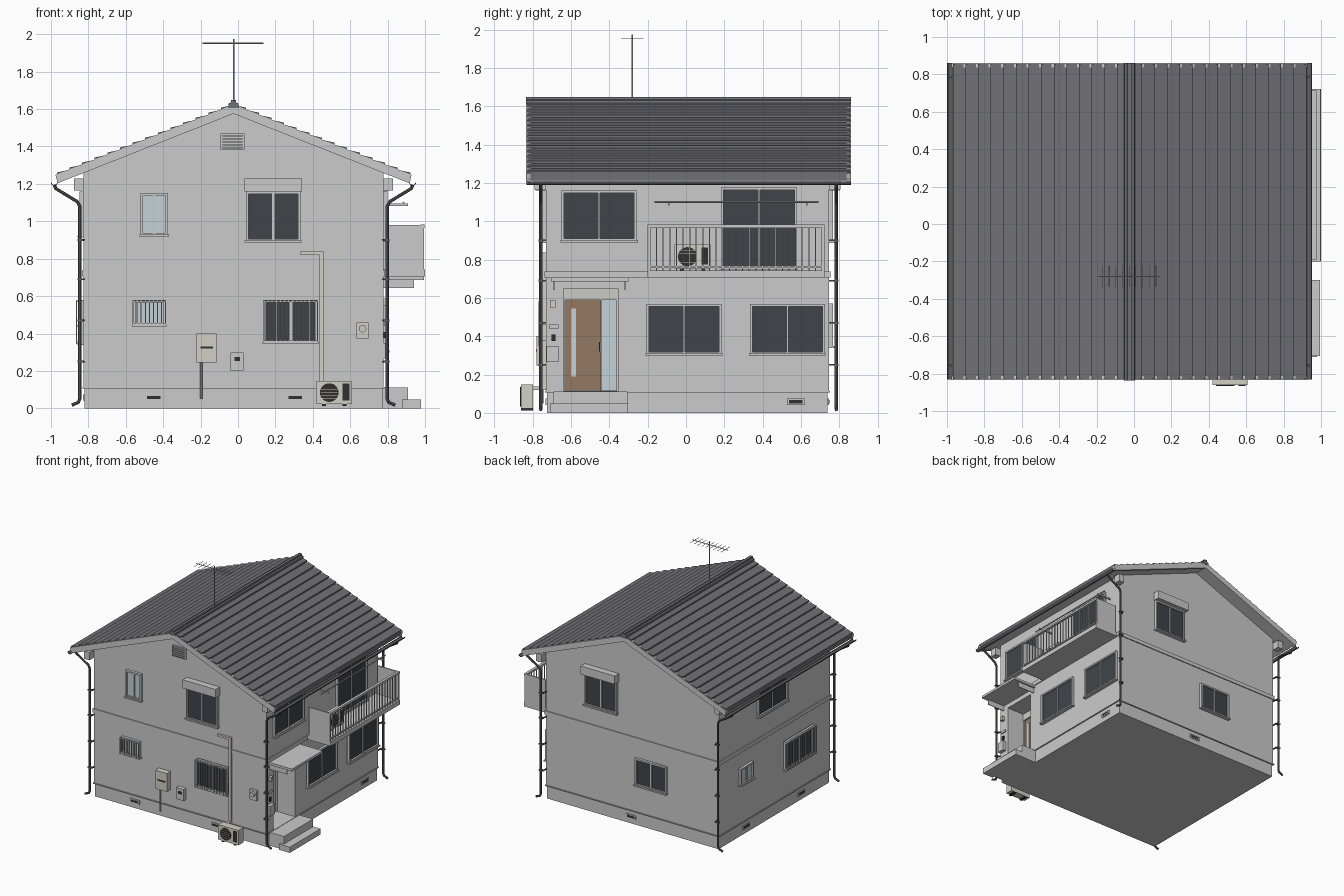
import bpy, bmesh, math
from mathutils import Matrix, Vector

if "Cube" in bpy.data.objects:
    bpy.data.objects.remove(bpy.data.objects["Cube"])

CX, HALF = -0.024, 0.802                 # ridge line and half width of the walls
XL, XR, YF, YB = CX - HALF, CX + HALF, -0.73, 0.745
COLORS = {
    "window_glass": (0.05, 0.06, 0.07, 1), "frosted_glass": (0.55, 0.65, 0.7, 1),
    "entrance_door": (0.3, 0.19, 0.12, 1), "roof_tiles": (0.16, 0.16, 0.18, 1),
    "dark_grilles": (0.03, 0.03, 0.03, 1), "utility_cases": (0.65, 0.63, 0.56, 1),
    "gutters": (0.12, 0.12, 0.12, 1), "downspouts": (0.12, 0.12, 0.12, 1),
    "door_lintel": (0.6, 0.6, 0.57, 1), "wall_duct": (0.65, 0.63, 0.56, 1),
    "ridge_cap": (0.16, 0.16, 0.18, 1),
}
SMOOTH = {"gutters", "downspouts", "wall_duct", "antenna", "laundry_pole", "meter_pipe", "dark_grilles"}
parts = {}


def bm_of(name):
    return parts.setdefault(name, bmesh.new())


def box(name, x0, x1, y0, y1, z0, z1):
    m = Matrix.Translation(((x0 + x1) / 2, (y0 + y1) / 2, (z0 + z1) / 2)) @ \
        Matrix.Diagonal((abs(x1 - x0), abs(y1 - y0), abs(z1 - z0), 1))
    bmesh.ops.create_cube(bm_of(name), size=1, matrix=m)


def on_wall(side, u, d):
    """Wall coordinates (u along the wall, d outward) to x, y."""
    return {"front": (u, YF - d), "back": (u, YB + d), "right": (XR + d, u), "left": (XL - d, u)}[side]


def wbox(name, side, u0, u1, d0, d1, z0, z1):
    (xa, ya), (xb, yb) = on_wall(side, u0, d0), on_wall(side, u1, d1)
    box(name, xa, xb, ya, yb, z0, z1)


def disc(name, side, u, z, d0, d1, r):
    a, b = (Vector((*on_wall(side, u, d), z)) for d in (d0, d1))
    m = Matrix.Translation((a + b) / 2) @ (b - a).to_track_quat('Z', 'Y').to_matrix().to_4x4()
    bmesh.ops.create_cone(bm_of(name), cap_ends=True, segments=24, radius1=r, radius2=r,
                          depth=(b - a).length, matrix=m)


def prism(name, pts, y0, y1):
    bm = bm_of(name)
    f = bm.faces.new([bm.verts.new((x, y0, z)) for x, z in pts])
    g = bmesh.ops.extrude_face_region(bm, geom=[f])["geom"]
    bmesh.ops.translate(bm, vec=(0, y1 - y0, 0), verts=[v for v in g if isinstance(v, bmesh.types.BMVert)])


def pipe(name, pts, r):
    cu = bpy.data.curves.new("path", 'CURVE')
    cu.dimensions, cu.bevel_depth, cu.bevel_resolution, cu.use_fill_caps = '3D', r, 2, True
    sp = cu.splines.new('POLY')
    sp.points.add(len(pts) - 1)
    for p, c in zip(sp.points, pts):
        p.co = (*c, 1)
    ob = bpy.data.objects.new("path", cu)
    me = ob.to_mesh()
    bm_of(name).from_mesh(me)
    ob.to_mesh_clear()
    bpy.data.objects.remove(ob)


def window(side, u0, u1, z0, z1, bars=False, shutter=False, frosted=False):
    w, mid = 0.013, (u0 + u1) / 2
    wbox("frosted_glass" if frosted else "window_glass", side, u0, u1, 0, 0.008, z0, z1)
    for a, b in ((u0, u0 + w), (u1 - w, u1)):
        wbox("window_frames", side, a, b, 0, 0.022, z0, z1)
    for a, b in ((z0, z0 + w), (z1 - w, z1)):
        wbox("window_frames", side, u0, u1, 0, 0.022, a, b)
    wbox("window_frames", side, mid - 0.006, mid + 0.006, 0, 0.016, z0, z1)
    wbox("window_frames", side, u0 - 0.006, u1 + 0.006, 0, 0.032, z0 - 0.006, z0 + 0.005)
    if bars:
        n = round((u1 - u0) / 0.022)
        for i in range(n + 1):
            u = u0 + (u1 - u0) * i / n
            wbox("window_bars", side, u - 0.003, u + 0.003, 0.034, 0.04, z0, z1)
        for z in (z0 + 0.008, z1 - 0.008):
            wbox("window_bars", side, u0, u1, 0.02, 0.036, z - 0.004, z + 0.004)
    if shutter:
        wbox("shutter_boxes", side, u0 - 0.008, u1 + 0.008, 0, 0.055, z1, z1 + 0.07)


def aircon(side, u, z, d):
    wbox("utility_cases", side, u, u + 0.187, d, d + 0.065, z + 0.01, z + 0.135)
    for k in (0.03, 0.14):
        wbox("dark_grilles", side, u + k, u + k + 0.02, d, d + 0.065, z, z + 0.01)
    disc("dark_grilles", side, u + 0.068, z + 0.072, d + 0.06, d + 0.068, 0.05)
    for k in range(5):
        wbox("utility_cases", side, u + 0.025, u + 0.111, d + 0.067, d + 0.07, z + 0.04 + k * 0.016, z + 0.042 + k * 0.016)
    wbox("dark_grilles", side, u + 0.14, u + 0.175, d + 0.06, d + 0.068, z + 0.03, z + 0.12)


# Foundation, walls, trim bands
box("foundation", XL + 0.006, XR - 0.006, YF + 0.006, YB - 0.006, 0, 0.112)
prism("walls", [(XL, 0.112), (XR, 0.112), (XR, 1.26), (CX, 1.577), (XL, 1.26)], YF, YB)
box("base_flashing", XL - 0.006, XR + 0.006, YF - 0.006, YB + 0.006, 0.107, 0.115)
for side, a, b in (("front", XL, XR), ("back", XL, XR), ("left", YF, YB), ("right", YF, YB)):
    wbox("belt_band", side, a - 0.008, b + 0.008, 0, 0.008, 0.706, 0.738)

# Roof: stepped tile courses, barge boards, gutters, downspouts
top = lambda d: 1.622 - 0.395 * d
N, EAVE = 14, 0.945
for s in (-1, 1):
    X = lambda d: CX + s * d
    saw = []
    for i in range(N):
        d0, d1 = EAVE * i / N, EAVE * (i + 1) / N
        saw += [(X(d0), top(d0)), (X(d1), top(d1) + 0.012)]
    prism("roof_tiles", saw + [(X(EAVE), top(EAVE) - 0.03), (X(0), top(0) - 0.03)], -0.828, 0.855)
    for y0, y1 in ((-0.834, -0.812), (0.838, 0.86)):
        prism("barge_boards", [(X(0), 1.624), (X(0.952), top(0.952) + 0.002),
                               (X(0.94), top(0.94) - 0.047), (X(0), 1.575)], y0, y1)
    prism("soffit", [(X(0), 1.593), (X(0.935), top(0.935) - 0.029),
                     (X(0.935), top(0.935) - 0.042), (X(0), 1.58)], -0.815, 0.84)
    arc = [(r, math.pi * (1 + (k if r > 0.015 else 8 - k) / 8)) for r in (0.018, 0.014) for k in range(9)]
    prism("gutters", [(X(0.958) + r * math.cos(t), 1.207 + r * math.sin(t)) for r, t in arc], -0.832, 0.86)
    for y, w in ((-0.758, YF), (0.785, YB)):
        pipe("downspouts", [(X(0.958), y, 1.195), (X(0.95), y, 1.175), (X(0.835), y, 1.105), (X(0.822), y, 1.08),
                            (X(0.822), y, 0.05), (X(0.83), y, 0.032), (X(0.865), y, 0.017)], 0.009)
        for z in (0.25, 0.47, 0.69, 0.9):
            box("downspouts", X(0.80), X(0.834), y - 0.011, y + 0.011, z - 0.005, z + 0.005)
            box("downspouts", X(0.795), X(0.805), min(y, w - 0.002), max(y, w + 0.002), z - 0.004, z + 0.004)
        box("eave_corner_boxes", X(0.802), X(0.853), w, w + (0.06 if w > 0 else -0.06), 1.165, 1.23)
prism("ridge_cap", [(CX - 0.03, 1.605), (CX + 0.03, 1.605), (CX + 0.026, 1.63), (CX + 0.014, 1.635), (CX + 0.012, 1.648),
                    (CX - 0.012, 1.648), (CX - 0.014, 1.635), (CX - 0.026, 1.63)], -0.836, 0.862)

# Antenna
AY = -0.28
pipe("antenna", [(CX, AY, 1.6), (CX, AY, 1.974)], 0.004)
pipe("antenna", [(-0.19, AY, 1.952), (0.137, AY, 1.952)], 0.003)
for i in range(9):
    x = -0.17 + i * 0.036
    pipe("antenna", [(x, AY - 0.058, 1.952), (x, AY + 0.058, 1.952)], 0.0018)

# Windows
window("front", -0.52, -0.375, 0.925, 1.15, frosted=True)
window("front", 0.042, 0.334, 0.893, 1.16, shutter=True)
window("front", -0.56, -0.388, 0.444, 0.58, bars=True, frosted=True)
window("front", 0.138, 0.425, 0.35, 0.58, bars=True)
window("right", -0.65, -0.257, 0.896, 1.16)
window("right", 0.182, 0.58, 0.743, 1.175)
window("right", -0.205, 0.184, 0.305, 0.567)
window("right", 0.335, 0.725, 0.305, 0.567)
window("back", 0.11, 0.41, 0.893, 1.16, shutter=True)
window("back", -0.35, -0.06, 0.345, 0.57)
window("left", -0.15, 0.24, 0.92, 1.16)
window("left", -0.5, -0.11, 0.345, 0.58, bars=True)
window("left", 0.31, 0.48, 0.44, 0.58, frosted=True)

# Foundation vents
for side, u in (("front", -0.45), ("front", 0.305), ("right", 0.573), ("back", -0.01), ("left", 0.38), ("left", -0.35)):
    wbox("foundation_vents", side, u - 0.045, u + 0.045, -0.006, 0.002, 0.042, 0.075)
    wbox("dark_grilles", side, u - 0.036, u + 0.036, -0.004, 0.003, 0.05, 0.067)

# Gable louver
wbox("gable_louver", "front", -0.094, 0.035, 0, 0.012, 1.38, 1.47)
for i in range(5):
    wbox("gable_louver", "front", -0.084, 0.025, 0.01, 0.022, 1.39 + i * 0.016, 1.398 + i * 0.016)

# Recessed entrance: door, side light, lintel, steps, canopy
wbox("entrance_cutter", "right", -0.64, -0.356, -0.19, 0.1, 0.1125, 0.648)
wbox("entrance_door", "right", -0.638, -0.444, -0.19, -0.172, 0.116, 0.592)
wbox("frosted_glass", "right", -0.6, -0.574, -0.175, -0.168, 0.19, 0.545)
wbox("frosted_glass", "right", -0.444, -0.358, -0.19, -0.177, 0.116, 0.592)
wbox("dark_grilles", "right", -0.453, -0.446, -0.172, -0.155, 0.32, 0.37)
for a, b in ((-0.64, -0.632), (-0.447, -0.44), (-0.364, -0.356)):
    wbox("door_frame", "right", a, b, -0.19, -0.162, 0.113, 0.592)
wbox("door_lintel", "right", -0.64, -0.356, -0.19, -0.16, 0.59, 0.648)
wbox("entrance_steps", "right", -0.69, -0.305, -0.006, 0.132, 0, 0.112)
wbox("entrance_steps", "right", -0.71, -0.303, 0.1, 0.2, 0, 0.048)
wbox("entrance_canopy", "right", -0.705, -0.3, 0, 0.217, 0.686, 0.706)
for u in (-0.69, -0.318):
    wbox("entrance_canopy", "right", u - 0.003, u + 0.003, 0, 0.162, 0.642, 0.687)

# Porch lamp, name plate, intercom, mailbox
wbox("utility_cases", "right", -0.709, -0.68, 0, 0.025, 0.55, 0.586)
wbox("name_plate", "right", -0.715, -0.665, 0, 0.008, 0.44, 0.46)
wbox("dark_grilles", "right", -0.703, -0.682, 0, 0.012, 0.375, 0.408)
wbox("mailbox", "right", -0.728, -0.665, 0, 0.03, 0.266, 0.35)

# Balcony with solid end panels and slatted rail
B0, B1 = -0.2, 0.722
box("balcony_floor", XR, 1.0, B0, B1, 0.706, 0.743)
for y in (B0, B1 - 0.012):
    box("balcony_end_panels", XR + 0.02, 0.994, y, y + 0.012, 0.743, 0.98)
box("balcony_rail", 0.976, 0.998, B0, B1, 0.965, 0.982)
box("balcony_rail", 0.981, 0.993, B0, B1, 0.757, 0.766)
for i in range(27):
    y = B0 + 0.012 + (B1 - B0 - 0.024) * i / 26
    box("balcony_rail", 0.984, 0.99, y - 0.003, y + 0.003, 0.743, 0.967)
pipe("laundry_pole", [(0.885, -0.165, 1.1), (0.885, 0.69, 1.1)], 0.005)
for y in (-0.09, 0.63):
    box("laundry_pole", XR, 0.91, y - 0.004, y + 0.004, 1.083, 1.095)

# Air conditioners, duct, meters
aircon("front", 0.42, 0.012, 0.067)
aircon("right", -0.06, 0.743, 0.05)
for u0, u1, z0, z1 in ((0.334, 0.457, 0.82, 0.838), (0.437, 0.457, 0.13, 0.838)):
    wbox("wall_duct", "front", u0, u1, 0, 0.018, z0, z1)
wbox("wall_duct", "front", 0.437, 0.457, 0, 0.08, 0.12, 0.138)
wbox("utility_cases", "front", -0.222, -0.115, 0, 0.05, 0.246, 0.4)
wbox("dark_grilles", "front", -0.2, -0.133, 0.045, 0.053, 0.32, 0.331)
pipe("meter_pipe", [(-0.196, YF - 0.02, 0.25), (-0.196, YF - 0.02, 0.05)], 0.006)
wbox("meter_box", "front", -0.04, 0.03, 0, 0.035, 0.203, 0.298)
wbox("dark_grilles", "front", -0.02, 0.01, 0.03, 0.037, 0.252, 0.275)
wbox("utility_cases", "front", 0.634, 0.698, 0, 0.02, 0.374, 0.46)
disc("electric_meter", "front", 0.666, 0.426, 0.02, 0.04, 0.02)

# Turn every part into an object
for name, bm in parts.items():
    bmesh.ops.recalc_face_normals(bm, faces=bm.faces)
    me = bpy.data.meshes.new(name)
    bm.to_mesh(me)
    bm.free()
    ob = bpy.data.objects.new(name, me)
    bpy.context.collection.objects.link(ob)
    if name in COLORS:
        mat = bpy.data.materials.new(name)
        mat.diffuse_color = COLORS[name]
        mat.use_nodes = True
        mat.node_tree.nodes["Principled BSDF"].inputs["Base Color"].default_value = mat.diffuse_color
        me.materials.append(mat)
    bpy.ops.object.select_all(action='DESELECT')
    ob.select_set(True)
    bpy.context.view_layer.objects.active = ob
    if name in SMOOTH:
        bpy.ops.object.shade_smooth_by_angle(angle=math.radians(40))

# Cut the entrance recess into the walls
walls, cutter = bpy.data.objects["walls"], bpy.data.objects["entrance_cutter"]
mod = walls.modifiers.new("recess", 'BOOLEAN')
mod.operation, mod.object, mod.solver = 'DIFFERENCE', cutter, 'EXACT'
bpy.context.view_layer.objects.active = walls
bpy.ops.object.modifier_apply(modifier=mod.name)
bpy.data.objects.remove(cutter)
